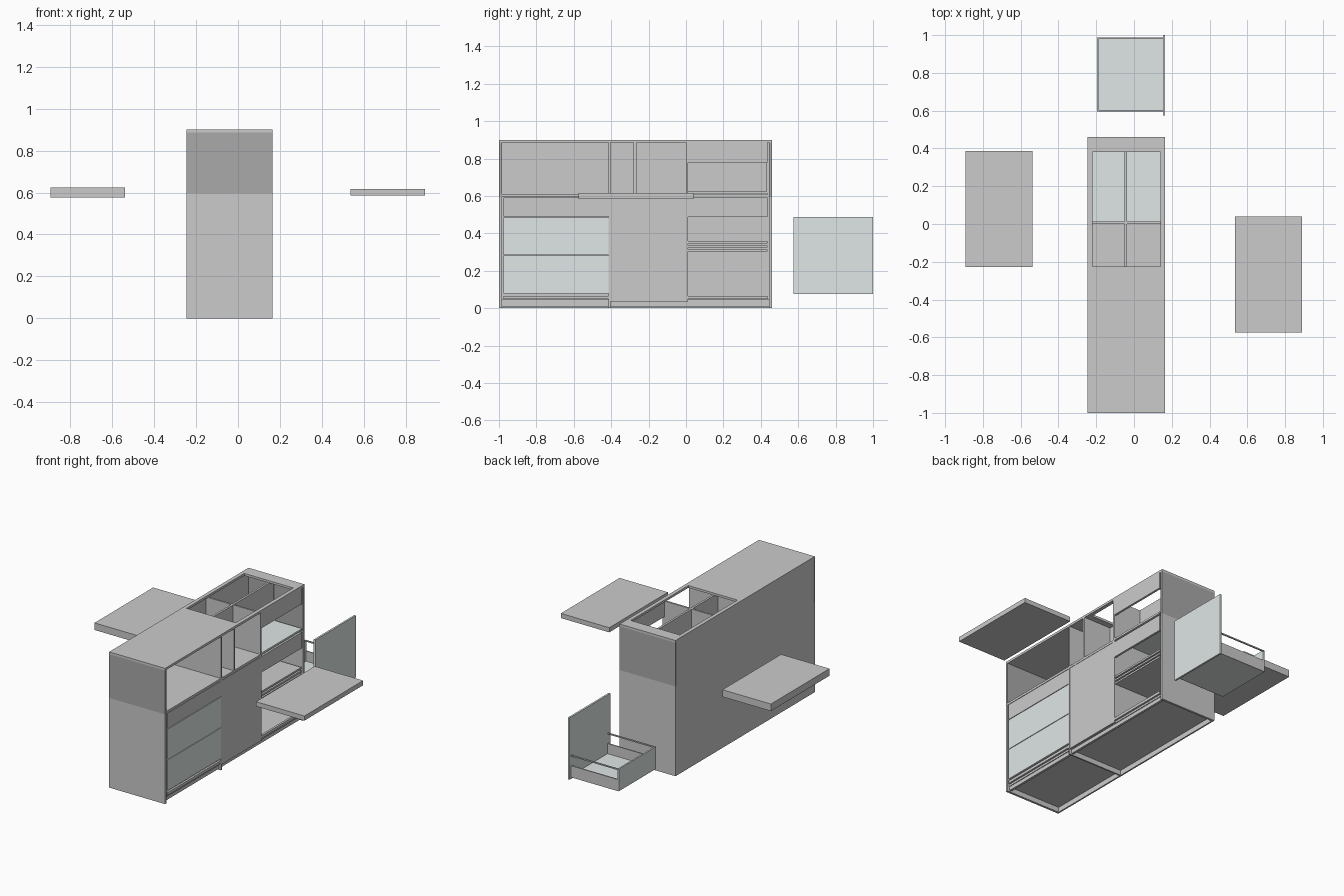
import bpy

if "Cube" in bpy.data.objects:
    bpy.data.objects.remove(bpy.data.objects["Cube"])


def material(name, rgb):
    m = bpy.data.materials.new(name)
    m.diffuse_color = (*rgb, 1)
    m.use_nodes = True
    m.node_tree.nodes["Principled BSDF"].inputs["Base Color"].default_value = m.diffuse_color
    return m


DARK = material("dark_panel", (0.40, 0.40, 0.40))
GREEN = material("pale_green", (0.74, 0.80, 0.79))
X0, X1, Y0, Y1, T = -0.245, 0.165, -1.0, 0.46, 0.015


def box(name, x, y, z, mat=None):
    """Box from (min, max) ranges."""
    vs = [(a, b, c) for a in x for b in y for c in z]
    fs = [(0, 1, 3, 2), (4, 6, 7, 5), (0, 4, 5, 1), (2, 3, 7, 6), (0, 2, 6, 4), (1, 5, 7, 3)]
    me = bpy.data.meshes.new(name)
    me.from_pydata(vs, [], fs)
    ob = bpy.data.objects.new(name, me)
    bpy.context.collection.objects.link(ob)
    if mat:
        me.materials.append(mat)
    return ob


def frame(name, x, y, z, hx, hy):
    """Rectangular slab with a rectangular hole, as one mesh."""
    out = [(x[0], y[0]), (x[1], y[0]), (x[1], y[1]), (x[0], y[1])]
    inn = [(hx[0], hy[0]), (hx[1], hy[0]), (hx[1], hy[1]), (hx[0], hy[1])]
    vs = [(a, b, c) for c in z for ring in (out, inn) for a, b in ring]
    fs = []
    for i in range(4):
        j = (i + 1) % 4
        fs += [(i, i + 4, j + 4, j), (8 + i, 8 + j, 12 + j, 12 + i),
               (i, j, 8 + j, 8 + i), (4 + i, 12 + i, 12 + j, 4 + j)]
    me = bpy.data.meshes.new(name)
    me.from_pydata(vs, [], fs)
    bpy.context.collection.objects.link(bpy.data.objects.new(name, me))


# carcass: end walls (dark cladding above), back, dividers
inner = (X0 + 0.01, X1)
for name, y in (("near_end", (Y0, Y0 + T)), ("far_end", (Y1 - T, Y1))):
    box(name + "_wall", (X0, X1), y, (0, 0.595))
    box(name + "_dark_cladding", (X0, X1), y, (0.595, 0.885), DARK)
box("back_panel", (X0, X0 + 0.01), (Y0 + T, Y1 - T), (0, 0.885))
box("drawer_divider", inner, (-0.415, -0.405), (0, 0.885))
box("right_divider", inner, (0.0, 0.012), (0.035, 0.885))
box("upper_divider", inner, (-0.28, -0.265), (0.61, 0.885))

# worktop with sink opening, long shelf, floor and kick board
frame("worktop", (X0, X1), (Y0, Y1), (0.885, 0.90), (-0.22, 0.14), (-0.225, 0.38))
box("long_shelf", inner, (Y0 + T, 0.0), (0.595, 0.61))
box("floor_panel", (X0 + 0.01, X1 - 0.01), (Y0 + T, Y1 - T), (0.033, 0.046))
box("kick_board", (0.135, 0.15), (Y0 + T, Y1 - T), (0.008, 0.033))
box("opening_divider", (-0.05, -0.036), (-0.265, 0.0), (0.61, 0.885))
box("opening_divider_rear", (-0.05, -0.036), (0.012, 0.43), (0.62, 0.885))

# fronts of the drawer stack, with the strips beneath
F = (X1 - 0.014, X1)
L, R = (-0.975, -0.415), (0.012, 0.435)
box("top_drawer_front", F, L, (0.49, 0.592))
box("middle_drawer_front", F, L, (0.285, 0.486), GREEN)
box("bottom_drawer_front", F, L, (0.078, 0.281), GREEN)
for i, y in enumerate((L, R)):
    box(f"base_strip_{i}", F, y, (0.048, 0.066))
box("door_panel", F, (-0.404, -0.001), (0.036, 0.593))

# right bay: front rails, glass trays and runners
box("upper_rail", F, R, (0.78, 0.885))
box("lower_rail", F, R, (0.487, 0.592))
box("upper_tray", inner, R, (0.604, 0.616), GREEN)
for i in range(3):
    z = 0.302 + i * 0.022
    box(f"runner_board_{i}", (X0 + 0.02, X1 - 0.005), R, (z, z + 0.012))

# pulled-out tables
box("left_table", (-0.893, -0.538), (-0.228, 0.386), (0.577, 0.624))
box("right_table", (0.535, 0.89), (-0.575, 0.04), (0.585, 0.616))

# pulled-out drawer
box("loose_drawer_front", (0.153, X1), (0.575, 1.0), (0.077, 0.487), GREEN)
box("loose_drawer_floor", (-0.195, 0.153), (0.598, 0.984), (0.088, 0.098), GREEN)
box("loose_drawer_back", (-0.197, -0.187), (0.598, 0.984), (0.088, 0.235), GREEN)
for i, y in enumerate((0.595, 0.979)):
    box(f"drawer_side_{i}", (-0.195, 0.153), (y, y + 0.008), (0.088, 0.165))
    box(f"drawer_rod_{i}", (-0.195, 0.153), (y, y + 0.008), (0.227, 0.235))
